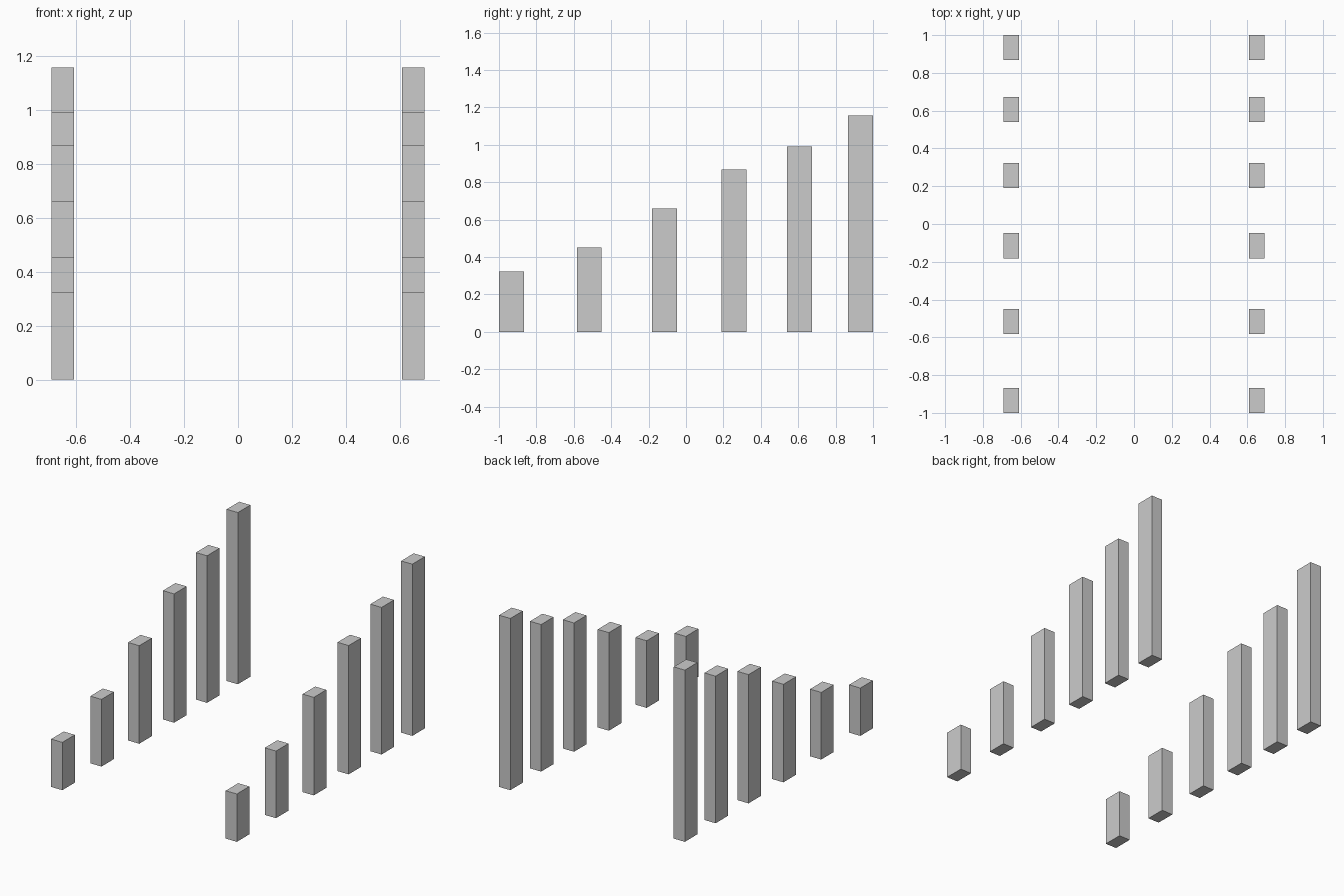
import bpy
import bmesh
from mathutils import Matrix

if "Cube" in bpy.data.objects:
    bpy.data.objects.remove(bpy.data.objects["Cube"])

POST_X = 0.65       # distance of each row from the centre line
WIDTH = 0.083       # post size along x
DEPTH = 0.133       # post size along y

# (y centre, height) of each post, front to back
POSTS = [(-0.9335, 0.322), (-0.517, 0.452), (-0.115, 0.66),
         (0.256, 0.867), (0.606, 0.99), (0.9335, 1.156)]


def make_post(name, x, y, height):
    bm = bmesh.new()
    bmesh.ops.create_cube(bm, size=1.0, matrix=Matrix.Translation((0, 0, 0.5)))
    bmesh.ops.scale(bm, vec=(WIDTH, DEPTH, height), verts=bm.verts)
    mesh = bpy.data.meshes.new(name)
    bm.to_mesh(mesh)
    bm.free()
    post = bpy.data.objects.new(name, mesh)
    post.location = (x, y, 0)
    bpy.context.collection.objects.link(post)


# two mirrored rows of rising posts
for side, sign in (("left", -1), ("right", 1)):
    for i, (y, height) in enumerate(POSTS, 1):
        make_post(f"{side}_post_{i}", sign * POST_X, y, height)
